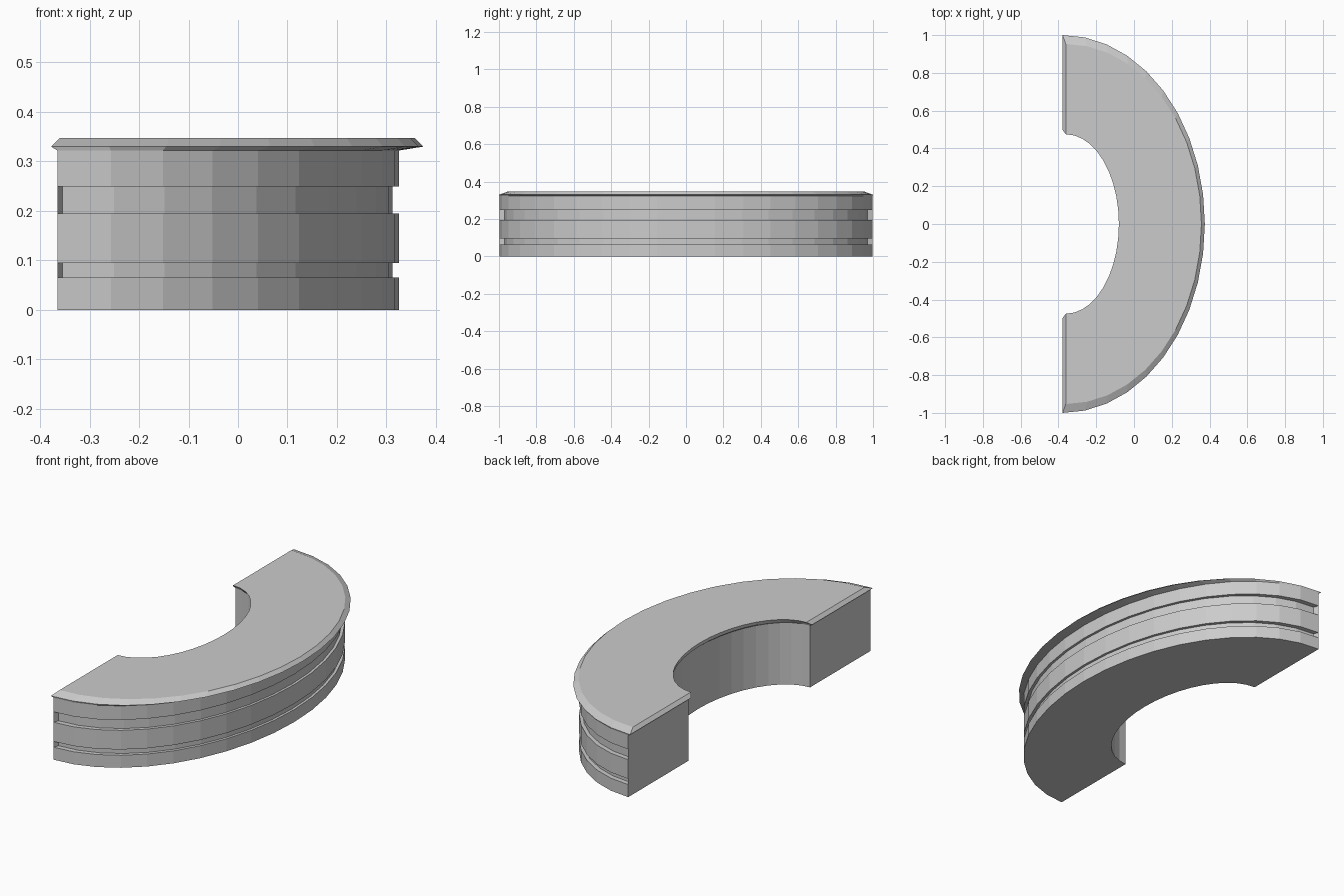
import bpy, bmesh
from math import sin, cos, pi

if "Cube" in bpy.data.objects:
    bpy.data.objects.remove(bpy.data.objects["Cube"])

SEGS = 20


def arc(x0, tip, b, z):
    """Half ellipse starting and ending on the line x = x0."""
    return [(x0 + (tip - x0) * sin(pi * i / SEGS), -b * cos(pi * i / SEGS), z)
            for i in range(SEGS + 1)]


def half_ring(name, levels, cap_bottom, cap_top):
    """Stack of half rings; level = (z, x0, outer tip, outer b, inner x0, inner tip, inner b, end)."""
    bm = bmesh.new()
    outer, inner = [], []
    for z, x0, tip, b, ix0, itip, ib, end in levels:
        o, n = arc(x0, tip, b, z), arc(ix0, itip, ib, z)
        # end columns keep the full-width end wall beside the grooves
        ex, ey = end or (x0, b)
        o = [(ex, -ey, z)] + o + [(ex, ey, z)]
        n = [n[0]] + n + [n[-1]]
        outer.append([bm.verts.new(p) for p in o])
        inner.append([bm.verts.new(p) for p in n])
    cols = len(outer[0])
    for k in range(len(levels) - 1):
        for i in range(cols - 1):
            for g in (outer, inner):
                bm.faces.new((g[k][i], g[k][i + 1], g[k + 1][i + 1], g[k + 1][i]))
        for i in (0, cols - 1):
            bm.faces.new((outer[k][i], inner[k][i], inner[k + 1][i], outer[k + 1][i]))
    for k, wanted in ((0, cap_bottom), (-1, cap_top)):
        if wanted:
            for i in range(cols - 1):
                bm.faces.new((outer[k][i], outer[k][i + 1], inner[k][i + 1], inner[k][i]))
    bmesh.ops.remove_doubles(bm, verts=bm.verts, dist=1e-5)
    bmesh.ops.dissolve_degenerate(bm, edges=bm.edges, dist=1e-5)
    bmesh.ops.recalc_face_normals(bm, faces=bm.faces)
    mesh = bpy.data.meshes.new(name)
    bm.to_mesh(mesh)
    bm.free()
    obj = bpy.data.objects.new(name, mesh)
    bpy.context.collection.objects.link(obj)
    return obj


# Curved body with two recessed bands
X0, B = -0.365, 0.997
INNER = (X0, -0.07, 0.5)


def wall(z):
    return (z, X0, 0.325, B, *INNER, None)


def floor(z):
    return (z, -0.355, 0.312, 0.97, *INNER, (X0, B))


body = [wall(0)]
for lo, hi in ((0.065, 0.095), (0.195, 0.249)):
    body += [wall(lo), floor(lo), floor(hi), wall(hi)]
body.append(wall(0.322))
half_ring("counter_body", body, True, False)

# Overhanging top slab with a bevelled rim
slab = [
    wall(0.322),
    (0.33, -0.378, 0.375, 1.0, -0.378, -0.08, 0.498, None),
    (0.347, -0.361, 0.357, 0.953, -0.361, -0.08, 0.475, None),
]
half_ring("counter_top", slab, False, True)
